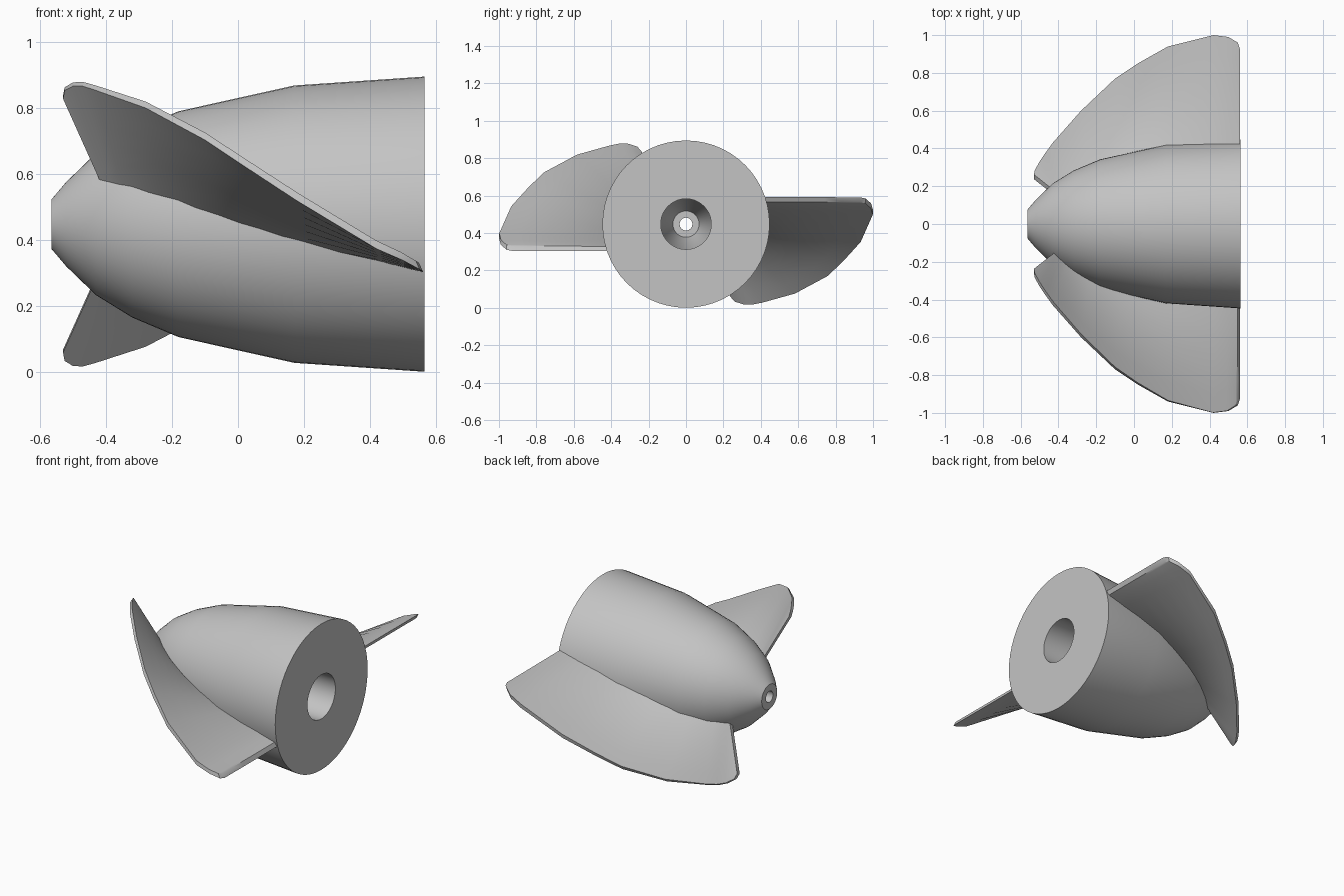
import bpy, bmesh, math
from mathutils import Vector, Matrix

cube = bpy.data.objects.get("Cube")
if cube:
    bpy.data.objects.remove(cube, do_unlink=True)

AXIS_Z = 0.448
SIDES = 56
THICK = 0.026

grey = bpy.data.materials.new("light grey")
grey.use_nodes = True
colour = (0.55, 0.55, 0.55, 1)
grey.diffuse_color = colour
grey.node_tree.nodes["Principled BSDF"].inputs["Base Color"].default_value = colour


def finish(bm, name, angle):
    bmesh.ops.recalc_face_normals(bm, faces=bm.faces)
    mesh = bpy.data.meshes.new(name)
    bm.to_mesh(mesh)
    bm.free()
    mesh.materials.append(grey)
    obj = bpy.data.objects.new(name, mesh)
    bpy.context.collection.objects.link(obj)
    obj.location.z = AXIS_Z
    bpy.ops.object.select_all(action='DESELECT')
    obj.select_set(True)
    bpy.context.view_layer.objects.active = obj
    bpy.ops.object.shade_smooth_by_angle(angle=math.radians(angle))
    return obj


def interp(points, x):
    for (x0, v0), (x1, v1) in zip(points, points[1:]):
        if x <= x1:
            return v0 + (v1 - v0) * (x - x0) / (x1 - x0)
    return points[-1][1]


# Hub: bullet-shaped shell lathed about x, with a tapered bore right through
shell = [(-0.565, 0.075), (-0.52, 0.128), (-0.43, 0.215), (-0.32, 0.283),
         (-0.18, 0.342), (0.17, 0.42), (0.565, 0.447)]
bore = [(0.565, 0.135), (0.0, 0.135), (-0.25, 0.07), (-0.25, 0.034), (-0.565, 0.034)]
bm = bmesh.new()
rings = []
for x, r in shell + bore:
    rings.append([bm.verts.new((x, r * math.cos(a), r * math.sin(a)))
                  for a in (math.tau * i / SIDES for i in range(SIDES))])
for a, b in zip(rings, rings[1:] + rings[:1]):
    for i in range(SIDES):
        j = (i + 1) % SIDES
        bm.faces.new((a[i], a[j], b[j], b[i]))
finish(bm, "hub", 30)

# Blade: straight rulings from the hub surface out to a rounded, twisting tip line
root_height = [(-0.42, 0.135), (-0.29, 0.105), (0.13, -0.035), (0.56, -0.145)]
root_x = [-0.42, -0.415, -0.405, -0.385, -0.355, -0.24, -0.06, 0.06, 0.2, 0.43, 0.5, 0.55, 0.56]
tip = [(-0.53, -0.262, 0.38), (-0.525, -0.285, 0.405), (-0.5, -0.33, 0.418),
       (-0.47, -0.375, 0.418), (-0.43, -0.43, 0.405), (-0.28, -0.6, 0.352),
       (-0.1, -0.77, 0.255), (0.02, -0.85, 0.175), (0.18, -0.94, 0.07),
       (0.42, -1.0, -0.075), (0.5, -0.99, -0.11), (0.55, -0.96, -0.137), (0.56, -0.93, -0.143)]
STEPS = 6


def make_blade(name, turn):
    bm = bmesh.new()
    lower, upper = [], []
    for x, t in zip(root_x, tip):
        z = interp(root_height, x)
        r = interp(shell, x)
        root, end = Vector((x, -math.sqrt(r * r - z * z), z)), Vector(t)
        run = end - root
        inner = root - run.normalized() * 0.05
        # Offset square to the ruling, slanting back at the trailing edge
        shift = Vector((0, run.z, -run.y)).normalized() * THICK
        shift.x = -0.012 * max(0, (x - 0.4) / 0.16)
        pts = [inner.lerp(end, k / STEPS) for k in range(STEPS + 1)]
        lower.append([bm.verts.new(p) for p in pts])
        upper.append([bm.verts.new(p + shift) for p in pts])
    n = len(tip)
    for i in range(n - 1):
        for k in range(STEPS):
            for g in (lower, upper):
                bm.faces.new((g[i][k], g[i + 1][k], g[i + 1][k + 1], g[i][k + 1]))
        for k in (0, STEPS):
            bm.faces.new((lower[i][k], lower[i + 1][k], upper[i + 1][k], upper[i][k]))
    for i in (0, n - 1):
        for k in range(STEPS):
            bm.faces.new((lower[i][k], lower[i][k + 1], upper[i][k + 1], upper[i][k]))
    bm.transform(Matrix.Rotation(turn, 4, 'X'))
    finish(bm, name, 35)


make_blade("front_blade", 0)
make_blade("back_blade", math.pi)
